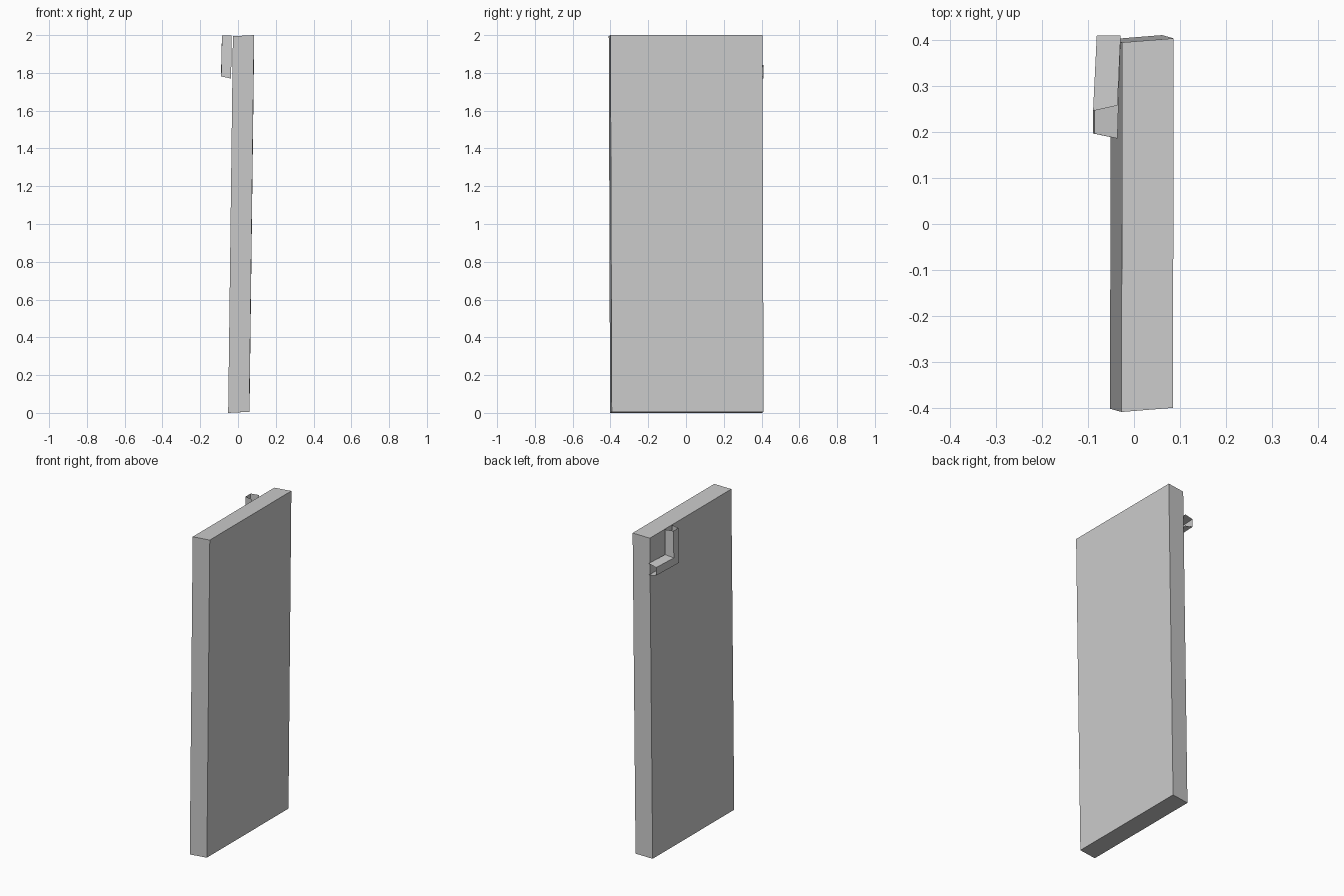
import bpy
from mathutils import Vector

if "Cube" in bpy.data.objects:
    bpy.data.objects.remove(bpy.data.objects["Cube"])


def make_object(name, verts, faces):
    mesh = bpy.data.meshes.new(name)
    mesh.from_pydata(verts, [], faces)
    mesh.update()
    obj = bpy.data.objects.new(name, mesh)
    bpy.context.collection.objects.link(obj)
    return obj


# Door panel: slightly leaning slab spanned by three edge vectors
corner = Vector((-0.052, -0.402, 0.0))
thick = Vector((0.112, 0.009, 0.006))
width = Vector((0.001, 0.804, 0.0))
height = Vector((0.025, -0.007, 1.994))
verts = [corner + thick * i + width * j + height * k
         for k in (0, 1) for j in (0, 1) for i in (0, 1)]
faces = [(0, 2, 3, 1), (4, 5, 7, 6), (0, 1, 5, 4),
         (2, 6, 7, 3), (0, 4, 6, 2), (1, 3, 7, 5)]
make_object("door_panel", verts, faces)

# Corner bracket: open tapered channel following an L on the back of the panel
profile = [(0, -0.036), (1, -0.025), (1, 0.025), (0, 0.036)]  # outer flag, offset
cy, cz = 0.222, 1.806
verts = []
for base_x, outer_x, place in (
        (-0.029, -0.081, lambda v: (0.41, cz + v)),       # free end
        (-0.036, -0.089, lambda v: (cy + v, cz + v)),     # mitred corner
        (-0.035, -0.085, lambda v: (cy + v, 1.998))):     # top end
    for outer, v in profile:
        verts.append((outer_x if outer else base_x, *place(v)))
faces = [(s * 4 + i, s * 4 + i + 1, s * 4 + i + 5, s * 4 + i + 4)
         for s in range(2) for i in range(3)]
make_object("corner_bracket", verts, faces)
